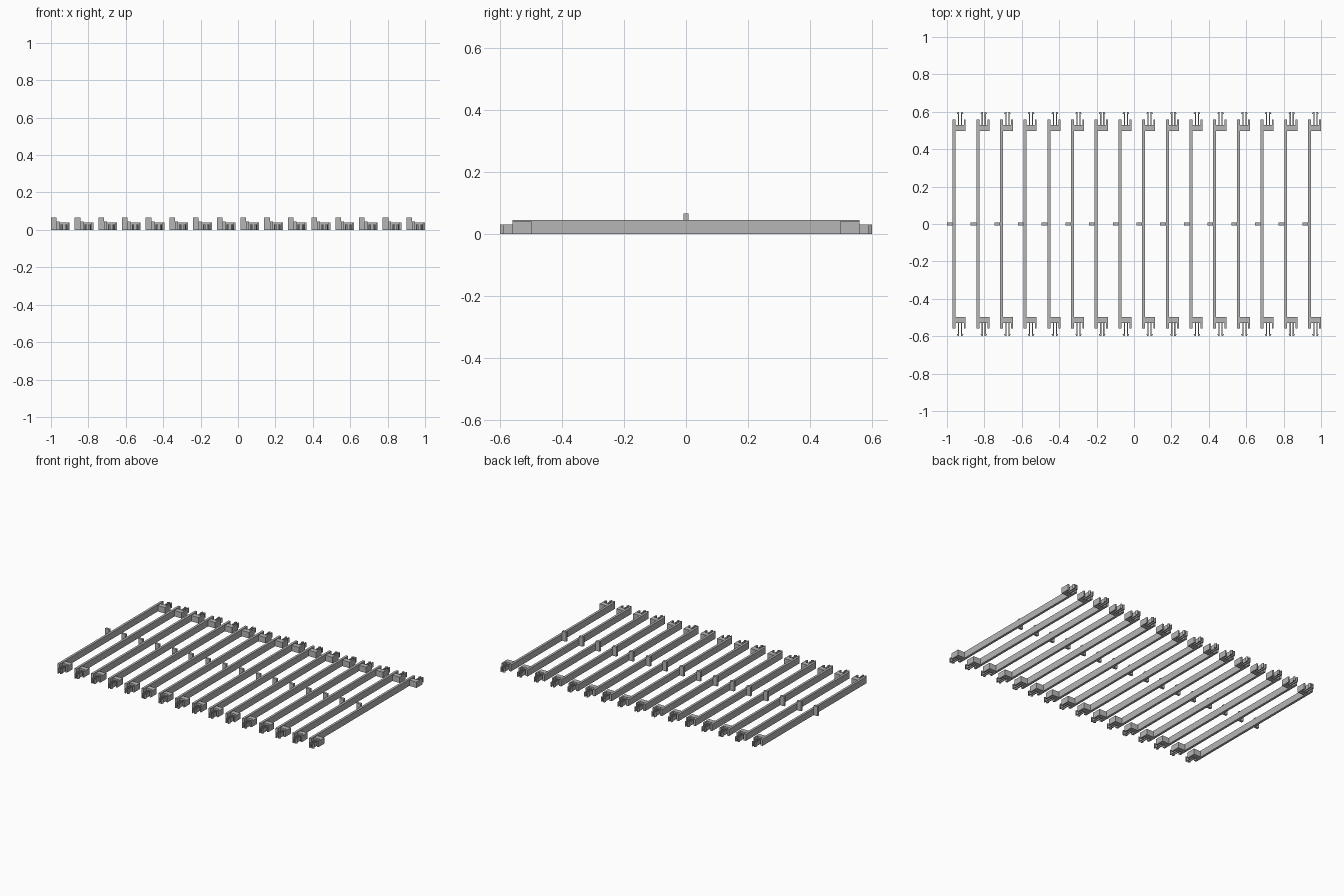
import bpy
import bmesh

cube = bpy.data.objects.get("Cube")
if cube:
    bpy.data.objects.remove(cube, do_unlink=True)

COUNT, PITCH = 16, 1.9 / 15

grey = bpy.data.materials.new("plain grey")
grey.use_nodes = True
grey.diffuse_color = (0.47, 0.47, 0.47, 1)
grey.node_tree.nodes["Principled BSDF"].inputs["Base Color"].default_value = grey.diffuse_color


def repeated_part(name, outlines, height):
    """Extrude plan outlines upwards and repeat them along the row."""
    bm = bmesh.new()
    for outline in outlines:
        face = bm.faces.new([bm.verts.new((x, y, 0)) for x, y in outline])
        top = bmesh.ops.extrude_face_region(bm, geom=[face])["geom"]
        bmesh.ops.translate(bm, vec=(0, 0, height),
                            verts=[v for v in top if isinstance(v, bmesh.types.BMVert)])
    bmesh.ops.recalc_face_normals(bm, faces=bm.faces)
    mesh = bpy.data.meshes.new(name)
    bm.to_mesh(mesh)
    bm.free()
    mesh.materials.append(grey)
    obj = bpy.data.objects.new(name, mesh)
    bpy.context.collection.objects.link(obj)
    array = obj.modifiers.new("row", 'ARRAY')
    array.count = COUNT
    array.use_relative_offset = False
    array.use_constant_offset = True
    array.constant_offset_displace = (PITCH, 0, 0)
    return obj


def box(x0, x1, y0, y1):
    return [(x0, y0), (x1, y0), (x1, y1), (x0, y1)]


def both_ends(outline):
    return [outline, [(x, -y) for x, y in outline]]


# Long rail and the small tab at its middle
repeated_part("rail", [box(-0.97, -0.954, -0.56, 0.56)], 0.045)
repeated_part("side_tab", [box(-1.0, -0.97, -0.008, 0.008)], 0.065)

# Notched bracket on each end of the rail
bracket = [(-0.954, 0.497), (-0.90, 0.497), (-0.90, 0.56), (-0.91, 0.56),
           (-0.91, 0.53), (-0.954, 0.53)]
repeated_part("end_bracket", both_ends(bracket), 0.04)

# Pair of barbed clip prongs in each notch
CLIP_X = -0.93
half = [(0.005, 0.53), (0.011, 0.53), (0.011, 0.588), (0.018, 0.588),
        (0.012, 0.60), (0.005, 0.60)]
prongs = []
for side in (-1, 1):
    prongs += both_ends([(CLIP_X + side * x, y) for x, y in half])
repeated_part("clip_prongs", prongs, 0.03)
